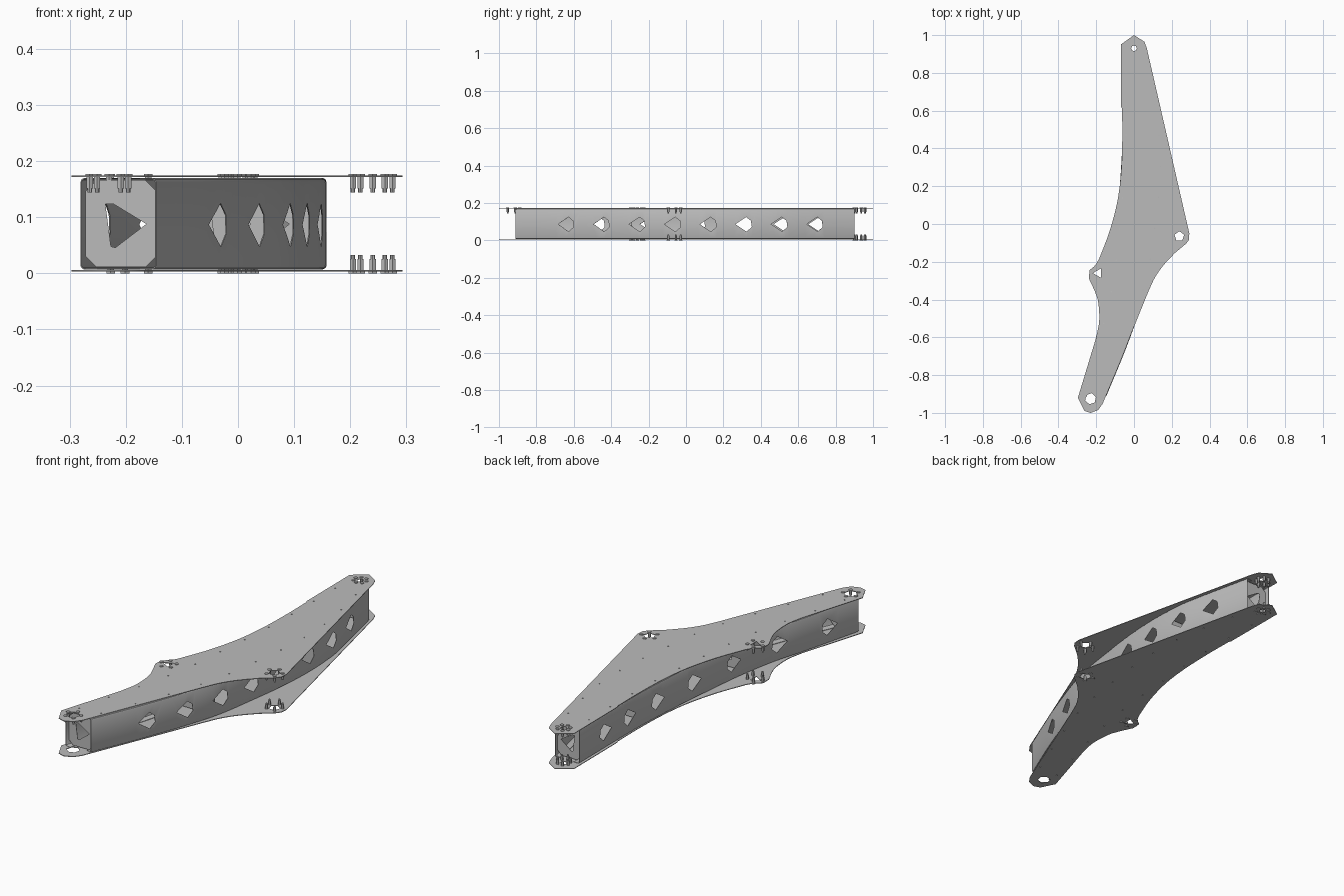
import bpy, bmesh, math
from mathutils import Vector, Matrix

if "Cube" in bpy.data.objects:
    bpy.data.objects.remove(bpy.data.objects["Cube"])

metal = bpy.data.materials.new("plain_grey_metal")
metal.use_nodes = True
grey = (0.5, 0.5, 0.5, 1)
metal.diffuse_color = grey
metal.node_tree.nodes["Principled BSDF"].inputs["Base Color"].default_value = grey


def activate(ob):
    bpy.ops.object.select_all(action="DESELECT")
    ob.select_set(True)
    bpy.context.view_layer.objects.active = ob


def link(name, data):
    ob = bpy.data.objects.new(name, data)
    bpy.context.collection.objects.link(ob)
    data.materials.append(metal)
    return ob


def mesh_object(name, bm):
    bmesh.ops.recalc_face_normals(bm, faces=bm.faces)
    me = bpy.data.meshes.new(name)
    bm.to_mesh(me)
    bm.free()
    return link(name, me)


def smooth(points, steps=6):
    """Catmull-Rom curve through the points."""
    p = [Vector(q) for q in points]
    p = [2 * p[0] - p[1]] + p + [2 * p[-1] - p[-2]]
    out = []
    for a, b, c, d in zip(p, p[1:], p[2:], p[3:]):
        for i in range(steps):
            t = i / steps
            out.append(0.5 * (2 * b + (c - a) * t + (2 * a - 5 * b + 4 * c - d) * t ** 2
                              + (3 * b - a - 3 * c + d) * t ** 3))
    return out + [p[-2]]


def ngon(centre, r, n, start=0.0):
    return [(centre[0] + r * math.cos(start + math.tau * i / n),
             centre[1] + r * math.sin(start + math.tau * i / n)) for i in range(n)]


def sheet(name, loops, matrix, half=0.0015):
    """Flat sheet: the first loop is the outline, the rest are holes."""
    cu = bpy.data.curves.new(name, "CURVE")
    cu.dimensions = "2D"
    cu.fill_mode = "BOTH"
    cu.extrude = half
    for loop in loops:
        sp = cu.splines.new("POLY")
        sp.points.add(len(loop) - 1)
        for pt, q in zip(sp.points, loop):
            pt.co = (q[0], q[1], 0, 1)
        sp.use_cyclic_u = True
    ob = link(name, cu)
    ob.matrix_world = matrix
    activate(ob)
    bpy.ops.object.convert(target="MESH")
    return bpy.context.object


# Shared layout: wall paths run from the front end to the back end
right_path = smooth([(-0.147, -0.91), (-0.04, -0.65), (0.05, -0.4), (0.092, -0.25), (0.122, -0.06),
                     (0.147, 0.13), (0.157, 0.32), (0.15, 0.48), (0.132, 0.6), (0.066, 0.9)])
left_path = smooth([(-0.28, -0.91), (-0.2, -0.6), (-0.155, -0.44), (-0.12, -0.25),
                    (-0.1, -0.08), (-0.078, 0.15), (-0.062, 0.4), (-0.06, 0.6), (-0.062, 0.9)])
tip, right_lug, left_lug, front_end = (0, 0.93), (0.24, -0.065), (-0.19, -0.26), (-0.23, -0.925)


def at_y(path, y):
    for a, b in zip(path, path[1:]):
        if a.y <= y <= b.y:
            return a.lerp(b, (y - a.y) / (b.y - a.y)), (b - a).normalized()


# Cover plates with pivot openings and rivet holes
outline = [(0, 1), (0.055, 0.965), (0.068, 0.93)]
outline += [(0.293, -0.05), (0.29, -0.085), (0.275, -0.105)]
outline += smooth([(0.215, -0.155), (0.155, -0.22), (0.11, -0.285), (0.075, -0.36)])
outline += [(-0.165, -0.95), (-0.19, -0.985), (-0.23, -1), (-0.262, -0.99), (-0.297, -0.92)]
outline += smooth([(-0.2, -0.6), (-0.184, -0.51), (-0.19, -0.41), (-0.21, -0.35)])
outline += [(-0.238, -0.29), (-0.236, -0.245), (-0.205, -0.22)]
outline += smooth([(-0.185, -0.185), (-0.13, -0.04), (-0.088, 0.12), (-0.068, 0.28),
                   (-0.062, 0.45), (-0.063, 0.61)])
outline += [(-0.068, 0.62), (-0.07, 0.95)]

openings = [ngon(tip, 0.015, 8), ngon(right_lug, 0.027, 5, 0.3),
            ngon(left_lug, 0.028, 3, math.pi), ngon(front_end, 0.03, 6, 0.3)]
rivets = []
for path, side in ((right_path, 1), (left_path, -1)):
    for i in range(11):
        p, d = at_y(path, -0.85 + i * 0.165)
        rivets.append(ngon(p + side * 0.018 * Vector((-d.y, d.x)), 0.0035, 6))
for name, z in (("top_plate", 0.173), ("bottom_plate", 0.0045)):
    sheet(name, [outline] + openings + rivets, Matrix.Translation((0, 0, z)))


# Flanged side walls with a row of kite-shaped openings
section = [(0.03, 0.008), (0.006, 0.008), (0.002, 0.010), (0, 0.014),
           (0, 0.162), (0.002, 0.167), (0.006, 0.169), (0.03, 0.169)]
kite = [(-0.046, 0.087), (0.012, 0.125), (0.038, 0.105), (0.042, 0.072), (0.014, 0.047)]


def wall(name, path, side, hole_ys):
    bm = bmesh.new()
    rows = []
    for i, p in enumerate(path):
        d = (path[min(i + 1, len(path) - 1)] - path[max(i - 1, 0)]).normalized()
        n = side * Vector((-d.y, d.x))
        rows.append([bm.verts.new((*(p + n * o), z)) for o, z in section])
    for r, s in zip(rows, rows[1:]):
        for j in range(len(section) - 1):
            bm.faces.new((r[j], s[j], s[j + 1], r[j + 1]))
    ob = mesh_object(name, bm)
    solid = ob.modifiers.new("thickness", "SOLIDIFY")
    solid.thickness = 0.002
    solid.offset = 0

    bm = bmesh.new()
    for y in hole_ys:
        p, d = at_y(path, y)
        n = Vector((-d.y, d.x)) * 0.02
        ends = [[bm.verts.new((*(p + d * t + n * k), z)) for t, z in kite] for k in (-1, 1)]
        for e in ends:
            bm.faces.new(e)
        for j in range(len(kite)):
            k = (j + 1) % len(kite)
            bm.faces.new((ends[0][j], ends[0][k], ends[1][k], ends[1][j]))
    cutter = mesh_object("wall_cutter", bm)
    cutter.hide_render = True
    cut = ob.modifiers.new("openings", "BOOLEAN")
    cut.operation = "DIFFERENCE"
    cut.solver = "EXACT"
    cut.object = cutter
    activate(ob)
    for m in ("thickness", "openings"):
        bpy.ops.object.modifier_apply(modifier=m)
    bpy.data.objects.remove(cutter)
    bpy.ops.object.shade_smooth_by_angle(angle=math.radians(30))


wall("right_wall", right_path, 1, [-0.64 + 0.19 * i for i in range(8)])
wall("left_wall", left_path, -1, [-0.75, -0.475, -0.2, 0.06, 0.31, 0.515, 0.7])


# End plates and inner ribs: chamfered sheets with a triangular opening
def cross_plate(name, y):
    x0 = at_y(left_path, y)[0].x + 0.004
    x1 = at_y(right_path, y)[0].x - 0.004
    z0, z1, c = 0.011, 0.166, 0.02
    edge = [(x0 + c, z0), (x1 - c, z0), (x1, z0 + c), (x1, z1 - c),
            (x1 - c, z1), (x0 + c, z1), (x0, z1 - c), (x0, z0 + c)]
    m = (x0 + x1) / 2
    hole = [(m - 0.028, 0.124), (m - 0.014, 0.124), (m + 0.045, 0.088),
            (m - 0.01, 0.046), (m - 0.018, 0.048)]
    sheet(name, [edge, hole], Matrix.Translation((0, y, 0)) @ Matrix.Rotation(math.pi / 2, 4, "X"), 0.001)


cross_plate("front_end_plate", -0.895)
cross_plate("back_end_plate", 0.88)
cross_plate("front_rib", -0.29)
cross_plate("back_rib", 0.38)


# Bolts around the pivots: outer head, collar and shank pointing inward
def bolts(name, centre, r, n, start, top):
    bm = bmesh.new()
    for x, y in ngon(centre, r, n, start):
        for rad, lo, hi, seg in ((0.009, 0.0, 0.003, 6), (0.0065, 0.006, 0.026, 6), (0.004, 0.026, 0.033, 8)):
            if top:
                lo, hi = 0.1775 - hi, 0.1775 - lo
            bmesh.ops.create_cone(bm, cap_ends=True, segments=seg, radius1=rad, radius2=rad, depth=hi - lo,
                                  matrix=Matrix.Translation((x, y, (lo + hi) / 2)))
    mesh_object(name, bm)


for label, centre, r, n, start in (("tip", tip, 0.03, 7, 0.2), ("right_lug", right_lug, 0.037, 5, math.pi / 2),
                                   ("left_lug", left_lug, 0.037, 5, math.pi), ("front_end", front_end, 0.036, 5, math.pi / 2)):
    bolts(label + "_top_bolts", centre, r, n, start, True)
    if label != "front_end":
        bolts(label + "_bottom_bolts", centre, r, n, start, False)
